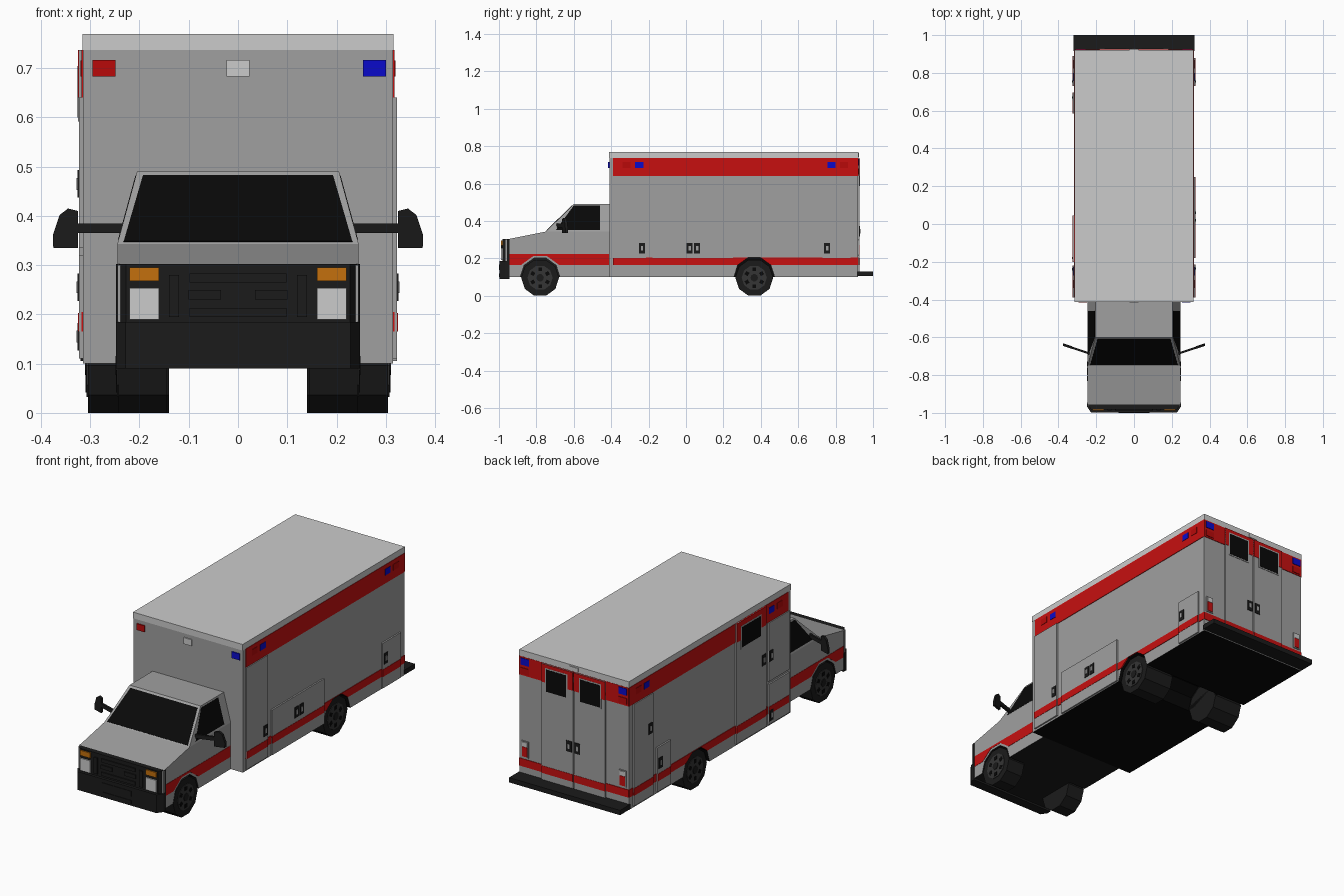
import bpy, bmesh
from math import sin, cos, radians
from mathutils import Vector

if "Cube" in bpy.data.objects:
    bpy.data.objects.remove(bpy.data.objects["Cube"])


def material(name, r, g, b):
    m = bpy.data.materials.new(name)
    m.diffuse_color = (r, g, b, 1)
    m.use_nodes = True
    m.node_tree.nodes["Principled BSDF"].inputs["Base Color"].default_value = m.diffuse_color
    return m


BODY = material("body_grey", .35, .35, .35)
ROOF = material("roof_grey", .54, .54, .54)
BLACK = material("black", .0025, .0025, .0025)
DARK = material("dark_trim", .011, .011, .011)
RIM = material("rim_grey", .035, .035, .035)
RED = material("red", .57, .005, .005)
LAMP_RED = material("lamp_red", .48, .003, .003)
BLUE = material("blue", .003, .003, .6)
WHITE = material("lamp_white", .8, .8, .8)
AMBER = material("amber", .55, .16, .004)


def slab(name, pts, vec, mat=BODY, floor=None):
    """Extrude a 3D polygon along vec; downward faces may take a floor material."""
    bm = bmesh.new()
    f = bm.faces.new([bm.verts.new(p) for p in pts])
    ext = bmesh.ops.extrude_face_region(bm, geom=[f], use_keep_orig=True)
    bmesh.ops.translate(bm, vec=vec, verts=[v for v in ext["geom"] if isinstance(v, bmesh.types.BMVert)])
    bmesh.ops.recalc_face_normals(bm, faces=bm.faces)
    me = bpy.data.meshes.new(name)
    me.materials.append(mat)
    if floor:
        me.materials.append(floor)
        bm.normal_update()
        for f in bm.faces:
            f.material_index = int(f.normal.z < -.1)
    bm.to_mesh(me)
    bm.free()
    ob = bpy.data.objects.new(name, me)
    bpy.context.collection.objects.link(ob)
    return ob


def box(name, x0, x1, y0, y1, z0, z1, mat=BODY):
    return slab(name, [(x0, y0, z0), (x1, y0, z0), (x1, y1, z0), (x0, y1, z0)], (0, 0, z1 - z0), mat)


def arch(yc, r, zmin=.1):
    """Upper half of a decagon, running rear to front, optionally cut at zmin."""
    pts = [(yc + r * cos(radians(a)), .1 + r * sin(radians(a))) for a in range(0, 181, 36)]
    if zmin > .1:
        k = (zmin - pts[1][1]) / (pts[2][1] - pts[1][1])
        dy = pts[1][0] + k * (pts[2][0] - pts[1][0]) - yc
        pts = [(yc + dy, zmin)] + pts[2:4] + [(yc - dy, zmin)]
    return pts


FRONT_Y, REAR_Y = -.78, .365
CAB_R, BOX_R = .106, .109

# --- module box with wheel well, and roof cap
prof = [(-.41, .1), (-.41, .737), (.92, .737), (.92, .1)] + arch(REAR_Y, BOX_R)
slab("module_body", [(-.315, y, z) for y, z in prof], (.63, 0, 0), BODY, BLACK)
box("roof_cap", -.316, .316, -.413, .922, .737, .769, ROOF)


def at(face, u, z, d):
    """Point on a module face: u along it, d outwards."""
    return {"R": (.315 + d, u, z), "L": (-.315 - d, u, z),
            "B": (u, .92 + d, z), "F": (u, -.41 - d, z)}[face]


def panel(name, face, u0, u1, z0, z1, d, mat=BODY):
    pts = [at(face, u, z, -.002) for u, z in ((u0, z0), (u1, z0), (u1, z1), (u0, z1))]
    return slab(name, pts, Vector(at(face, u0, z0, d)) - Vector(pts[0]), mat)


def door(name, face, u0, u1, z0, z1):
    """Raised door that carries the red bands across itself."""
    panel(name, face, u0, u1, z0, z1, .008)
    for b0, b1 in ((.165, .203), (.64, .737)):
        if min(z1, b1) - max(z0, b0) > .01:
            panel(name + "_band", face, u0, u1, max(z0, b0), min(z1, b1), .0095, RED)


def handle(face, u, z):
    panel("handle_plate", face, u - .016, u + .016, z - .028, z + .028, .011, DARK)
    panel("handle_grip", face, u - .006, u + .006, z - .012, z + .012, .013, BODY)


# --- red bands and side beacons
for s, face in ((1, "R"), (-1, "L")):
    panel("upper_band", face, -.39, .92, .64, .737, .003, RED)
    low = [(-.39, .205), (.92, .205), (.92, .165)] + arch(REAR_Y, BOX_R, .165) + [(-.39, .165)]
    slab("lower_band", [(s * .313, y, z) for y, z in low], (s * .005, 0, 0), RED)
    for u, m in ((-.318, LAMP_RED), (-.25, BLUE), (.778, BLUE), (.845, LAMP_RED)):
        panel("side_beacon", face, u - .022, u + .022, .683, .715, .005, m)
panel("rear_upper_band", "B", -.315, .315, .64, .737, .003, RED)
panel("rear_lower_band", "B", -.315, .315, .165, .205, .003, RED)

# --- right side doors
door("front_locker", "R", -.39, -.215, .11, .64)
door("mid_locker", "R", -.18, .25, .105, .34)
door("rear_locker", "R", .73, .88, .105, .34)
for u in (-.235, .02, .06, .755):
    handle("R", u, .255)

# --- left side doors
door("entry_door", "L", -.2, .045, .11, .737)
panel("entry_window_frame", "L", -.158, .012, .592, .712, .010)
panel("entry_window", "L", -.15, .004, .6, .704, .011, BLACK)
door("front_upper_locker", "L", -.39, -.22, .335, .64)
door("front_lower_locker", "L", -.39, -.22, .11, .32)
door("tall_locker", "L", .73, .89, .11, .64)
door("small_locker", "L", .585, .695, .11, .34)
for u, z in ((-.18, .465), (-.24, .465), (-.24, .155), (.755, .465), (.67, .255)):
    handle("L", u, z)

# --- rear doors, lamps and step
for s in (-1, 1):
    a, b = sorted((s * .003, s * .183))
    door("rear_door", "B", a, b, .13, .735)
    a, b = sorted((s * .033, s * .162))
    panel("rear_window_frame", "B", a, b, .588, .717, .010)
    panel("rear_window", "B", a + .007, b - .007, .595, .71, .011, BLACK)
    handle("B", s * .024, .345)
    a, b = sorted((s * .262, s * .302))
    panel("tail_lamp_frame", "B", a, b, .215, .3, .005)
    panel("tail_lamp", "B", a + .005, b - .005, .22, .27, .007, RED)
    panel("reverse_lamp", "B", a + .005, b - .005, .272, .295, .007, WHITE)
    panel("rear_blue_beacon", "B", a - .004, b + .004, .695, .73, .006, BLUE)
    panel("rear_red_beacon", "B", a - .004, b + .004, .648, .68, .006, LAMP_RED)
panel("rear_top_lamp", "B", -.025, .025, .742, .762, .006, WHITE)
box("rear_step", -.32, .32, .915, 1.0, .105, .13, DARK)

# --- front beacons
for x, m in ((-.272, LAMP_RED), (0, WHITE), (.277, BLUE)):
    panel("front_beacon", "F", x - .023, x + .023, .683, .716, .006, m)

# --- cab: lower body with wheel well, greenhouse, glass
prof = [(-.965, .1), (-.965, .3), (-.75, .343), (-.41, .343), (-.41, .1)] + arch(FRONT_Y, CAB_R)
slab("cab_body", [(-.245, y, z) for y, z in prof], (.49, 0, 0), BODY, DARK)
gh = box("greenhouse", -.245, .245, -.75, -.41, .343, .49)
for v in gh.data.vertices:
    if v.co.z > .4:
        v.co.x *= .205 / .245
        if v.co.y < -.5:
            v.co.y = -.6

# wheel well closures: flat floor between front wheels, inner walls behind rear ones
slab("front_well_filler", [(-.15, y, z) for y, z in arch(FRONT_Y, CAB_R)], (.3, 0, 0), DARK)
for s in (-1, 1):
    slab("rear_well_wall", [(s * .14, y, z) for y, z in arch(REAR_Y, BOX_R)], (s * .006, 0, 0), BLACK)


def shield(x, t):
    return (x, -.75 + .15 * t, .343 + .147 * t)


slab("windshield", [shield(-.232, .03), shield(.232, .03), shield(.193, .94), shield(-.193, .94)],
     (0, -.0015, .0015), BLACK)
for s in (-1, 1):
    win = [(-.695, .352), (-.46, .352), (-.46, .482), (-.6, .482)]
    slab("side_window", [(s * (.245 - .04 * (z - .343) / .147), y, z) for y, z in win], (s * .001, 0, .0003), BLACK)
    low = [(-.95, .223), (-.412, .223), (-.412, .165)] + arch(FRONT_Y, .118, .165) + [(-.95, .165)]
    slab("cab_band", [(s * .243, y, z) for y, z in low], (s * .0035, 0, 0), RED)

    # mirror: angled arm and head
    def sweep(pts):
        return [(s * x, -.69 + (x - .24) * .33, z) for x, z in pts]
    slab("mirror_arm", sweep([(.235, .365), (.33, .365), (.33, .385), (.235, .385)]), (0, .012, 0), DARK)
    slab("mirror_head", sweep([(.325, .335), (.375, .335), (.376, .36), (.362, .402), (.345, .415), (.325, .41)]),
         (0, .014, 0), DARK)


# --- nose: bumper, grille and lamps
def nose(name, yb, yf, z0, z1, w, mat):
    pts = [(-w, yb), (w, yb), (w, yf + .03), (w - .02, yf), (-w + .02, yf), (-w, yf + .03)]
    slab(name, [(x, y, z0) for x, y in pts], (0, 0, z1 - z0), mat)


nose("front_bumper", -.945, -.997, .09, .185, .248, DARK)
nose("grille_panel", -.945, -.982, .185, .302, .2475, DARK)
for s in (-1, 1):
    for n, x0, x1, z0, z1, m in (("headlamp", .16, .22, .19, .254, WHITE), ("indicator", .16, .22, .268, .295, AMBER),
                                 ("grille_post", .12, .14, .195, .28, DARK), ("grille_slat", .035, .1, .23, .25, DARK)):
        a, b = sorted((s * x0, s * x1))
        box(n, a, b, -.988, -.97, z0, z1, m)
for z in (.195, .265):
    box("grille_bar", -.098, .098, -.988, -.97, z, z + .018, DARK)
for z, h in ((.1, .018), (.138, .028)):
    box("bumper_vent", -.083, .083, -1.0, -.98, z, z + h, DARK)


# --- wheels: decagon tyre, rim, six dark openings, hub
def disc(name, yc, r, n, x, depth, mat, zc=.096, turn=0):
    angles = [radians(turn + (k + .5) * 360 / n) for k in range(n)]
    return slab(name, [(x, yc + r * sin(a), zc - r * cos(a)) for a in angles], (depth, 0, 0), mat)


for name, yc, xi, xo in (("front", FRONT_Y, .145, .243), ("rear", REAR_Y, .14, .305)):
    for s in (-1, 1):
        disc(name + "_tyre", yc, .101, 10, s * xi, s * (xo - xi), DARK)
        disc(name + "_rim", yc, .067, 10, s * xo, s * .003, RIM)
        disc(name + "_hub", yc, .02, 10, s * xo, s * .006, DARK)
        for k in range(6):
            a = radians(60 * k)
            disc(name + "_rim_hole", yc + .045 * sin(a), .014, 4, s * xo, s * .0045, BLACK,
                 .096 + .045 * cos(a), -60 * k)
